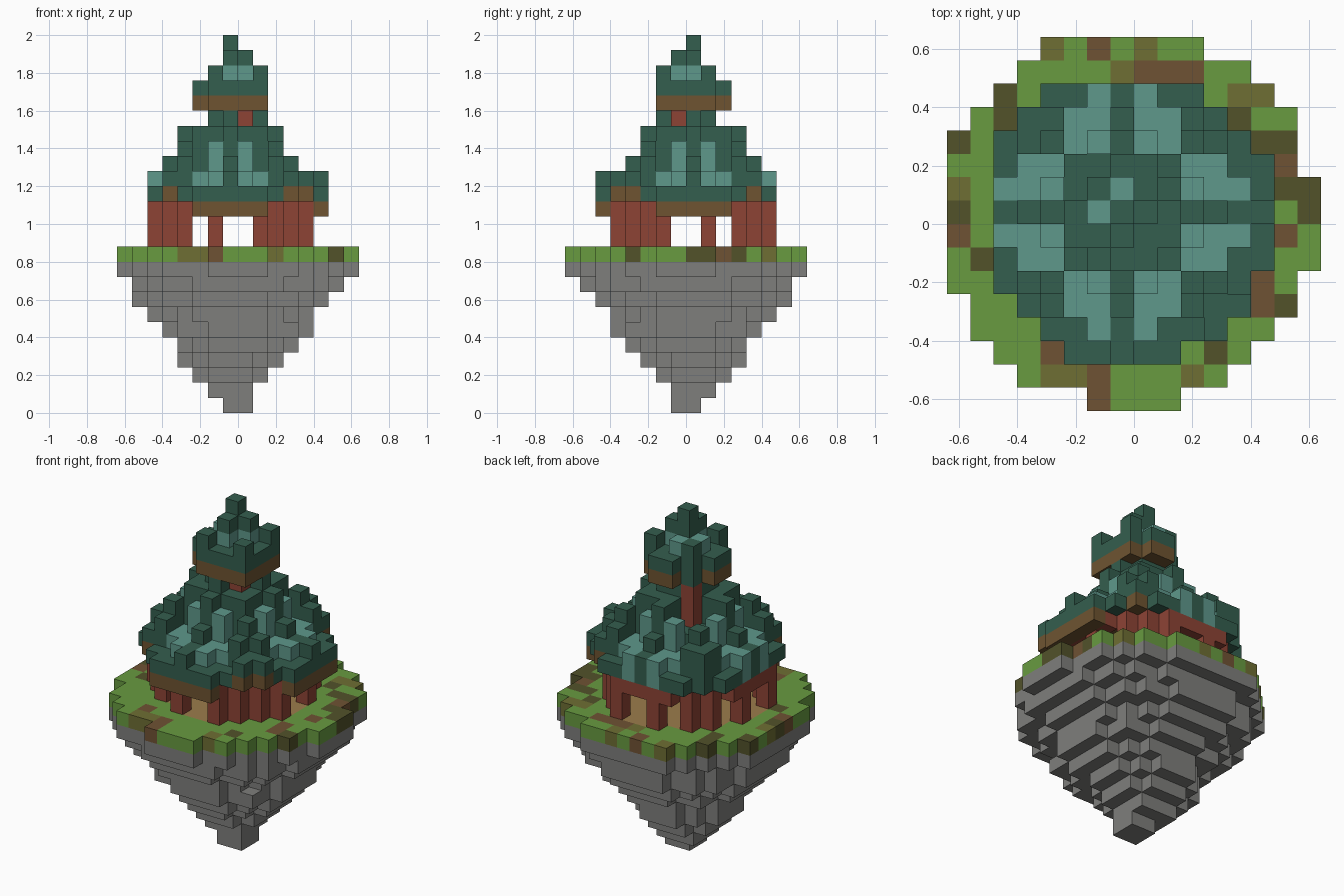
import bpy, bmesh
from mathutils import Vector

if "Cube" in bpy.data.objects:
    bpy.data.objects.remove(bpy.data.objects["Cube"], do_unlink=True)

U = 0.08  # block size
PALETTE = {
    "grass": "689b40", "moss": "6e6e33", "soil": "6f5233", "dark_soil": "52522a",
    "rock": "7e7e7c", "red_wall": "8d4335", "timber": "6e5431", "floor_tan": "9c7d4b",
    "dark_roof": "345e4e", "light_roof": "5e988b",
}


def linear(hex_text):
    values = [int(hex_text[n:n + 2], 16) / 255 for n in (0, 2, 4)]
    return [((v + 0.055) / 1.055) ** 2.4 for v in values] + [1.0]


def make_material(name, colour):
    mat = bpy.data.materials.new(name)
    mat.use_nodes = True
    mat.diffuse_color = colour
    mat.node_tree.nodes["Principled BSDF"].inputs["Base Color"].default_value = colour
    return mat


MATS = {name: make_material(name, linear(code)) for name, code in PALETTE.items()}
parts = {name: {} for name in ("rock_base", "grass_top", "walls", "roof", "tower")}


def put(part, colour, x, y, z0, z1=None):
    """Stack blocks in one column from layer z0 up to, not including, z1."""
    for z in range(z0, z0 + 1 if z1 is None else z1):
        parts[part][(x, y, z)] = colour


def from_centre(x, y):
    """Offsets from the building's axis, smaller and larger distance, squared radius."""
    dx, dy = x + 1, y
    a, b = sorted((abs(dx), abs(dy)))
    return dx, dy, a, b, dx * dx + dy * dy


# Grass disc: one span of blocks per row, from back to front
ROWS = [(-4, 3), (-5, 5), (-6, 6), (-7, 7), (-8, 7), (-8, 7), (-8, 8), (-8, 8),
        (-8, 8), (-8, 8), (-8, 7), (-7, 7), (-7, 6), (-6, 5), (-5, 4), (-2, 2)]
for row, (lo, hi) in enumerate(ROWS):
    y = 7 - row
    for x in range(lo, hi):
        inside = from_centre(x, y)[4] <= 26
        put("grass_top", "floor_tan" if inside else "grass", x, y, 10)
        put("rock_base", "rock", x, y, 9)

# Patches of bare ground
PATCHES = {
    "moss": [(-4, 7), (0, 7), (-1, 6), (4, 5), (5, 5), (-8, 1), (-4, -7), (-3, -7), (2, -7)],
    "soil": [(-2, 7), (0, 6), (1, 6), (2, 6), (6, 2), (-8, -1), (6, -1), (5, -3),
             (5, -4), (-4, -6), (-2, -7), (-2, -8)],
    "dark_soil": [(-6, 5), (-6, 4), (4, 4), (-8, 3), (5, 3), (6, 3), (6, 1), (7, 1),
                  (-8, 0), (7, 0), (-7, -2), (6, -4), (3, -6)],
}
for colour, cells in PATCHES.items():
    for x, y in cells:
        put("grass_top", colour, x, y, 10)

# Rock: shrinking discs towards the bottom tip, mirrored about the diagonal
for z, (lo, hi) in enumerate([(-1, 1), (-2, 1), (-3, 2), (-4, 3), (-4, 4),
                              (-5, 5), (-6, 5), (-7, 6), (-7, 7)]):
    mid, radius = (lo + hi - 1) / 2, (hi - lo) / 2
    for x in range(lo, hi):
        for y in range(-hi, -lo):
            if (x - mid) ** 2 + (y + 1 + mid) ** 2 <= radius ** 2 * 1.04:
                put("rock_base", "rock", x, y, z)

# Round wall with see-through openings below a closed lintel ring
for x in range(-6, 5):
    for y in range(-5, 6):
        if 23 <= from_centre(x, y)[4] <= 30:
            opening = x in (-3, -1, 0) or y in (-1, 0, 2)
            put("walls", "red_wall", x, y, 13 if opening else 11, 14)

# Main roof: dark ribs with light panels between them, brown eaves
ROOF_ROWS = [(-4, 3), (-5, 4), (-6, 5), (-6, 6), (-6, 6), (-6, 6),
             (-6, 6), (-6, 6), (-6, 5), (-5, 5), (-4, 4), (-3, 2)]
DARK_TOP = {6: 15, 5: 16, 4: 17, 3: 18, 2: 19, 1: 19, 0: 19}
SPECIAL_TOP = {(0, 6): 16, (0, 3): 19, (3, 5): 15, (2, 5): 15, (1, 3): 18}
for row, (lo, hi) in enumerate(ROOF_ROWS):
    y = 5 - row
    for x in range(lo, hi):
        dx, dy, a, b, d2 = from_centre(x, y)
        panel = (a in (1, 2) and b in (3, 4)) or (a == 1 and b == 5)
        top = SPECIAL_TOP.get((a, b), 16 if panel else DARK_TOP[b])
        if a == 4 and dx >= dy:
            top = 16
        if b == 2 and dy - dx >= 3:
            top = 17
        base = 13 if b == 6 else 14
        put("roof", "light_roof" if panel else "dark_roof", x, y, base, top)
        if b == 6 or d2 < 23 or (a == 4 and dx >= dy):
            put("roof", "timber", x, y, base)

# Tower: narrow waist, brown ring, dark cap
for dx in range(-2, 3):
    for dy in range(-2, 3):
        x, y = dx - 1, dy
        d2 = dx * dx + dy * dy
        front_corner = (dx, dy) == (2, -2)
        if d2 <= 2 or (dx, dy) in ((2, 0), (0, -2)):
            put("tower", "dark_roof", x, y, 19)
        if front_corner or (d2 <= 5 and dy - dx < 3):
            put("tower", "timber", x, y, 20)
            put("tower", "dark_roof", x, y, 21)
        if front_corner or d2 <= 1 or (dx, dy) in ((2, 1), (-1, -2)):
            put("tower", "light_roof" if d2 == 1 else "dark_roof", x, y, 22)

# Red posts on the tower's diagonal, and the finial
put("tower", "red_wall", 0, -1, 19)
for z in (17, 18):
    parts["roof"].pop((-2, 1, z))
put("tower", "red_wall", -2, 1, 17, 20)
put("tower", "dark_roof", -2, 1, 20, 23)
for x, y in ((0, 0), (-1, -1)):
    put("tower", "dark_roof", x, y, 23)
put("tower", "dark_roof", -1, 0, 22, 25)

# Turn each set of blocks into a mesh of its exposed faces
filled = {cell for cells in parts.values() for cell in cells}
AXES = [Vector((1, 0, 0)), Vector((0, 1, 0)), Vector((0, 0, 1))]
for name, cells in parts.items():
    bm = bmesh.new()
    verts = {}
    names = sorted(set(cells.values()))

    def corner(point):
        key = tuple(round(v) for v in point)
        if key not in verts:
            verts[key] = bm.verts.new(Vector(key) * U)
        return verts[key]

    for cell, colour in cells.items():
        origin = Vector(cell)
        for n, axis in enumerate(AXES):
            u, v = AXES[(n + 1) % 3], AXES[(n + 2) % 3]
            for side in (1, -1):
                if tuple(int(c) for c in origin + axis * side) in filled:
                    continue
                p = origin + axis if side > 0 else origin
                quad = [p, p + u, p + u + v, p + v][::side]
                face = bm.faces.new([corner(q) for q in quad])
                face.material_index = names.index(colour)
    mesh = bpy.data.meshes.new(name)
    bm.to_mesh(mesh)
    bm.free()
    for colour in names:
        mesh.materials.append(MATS[colour])
    bpy.context.collection.objects.link(bpy.data.objects.new(name, mesh))
